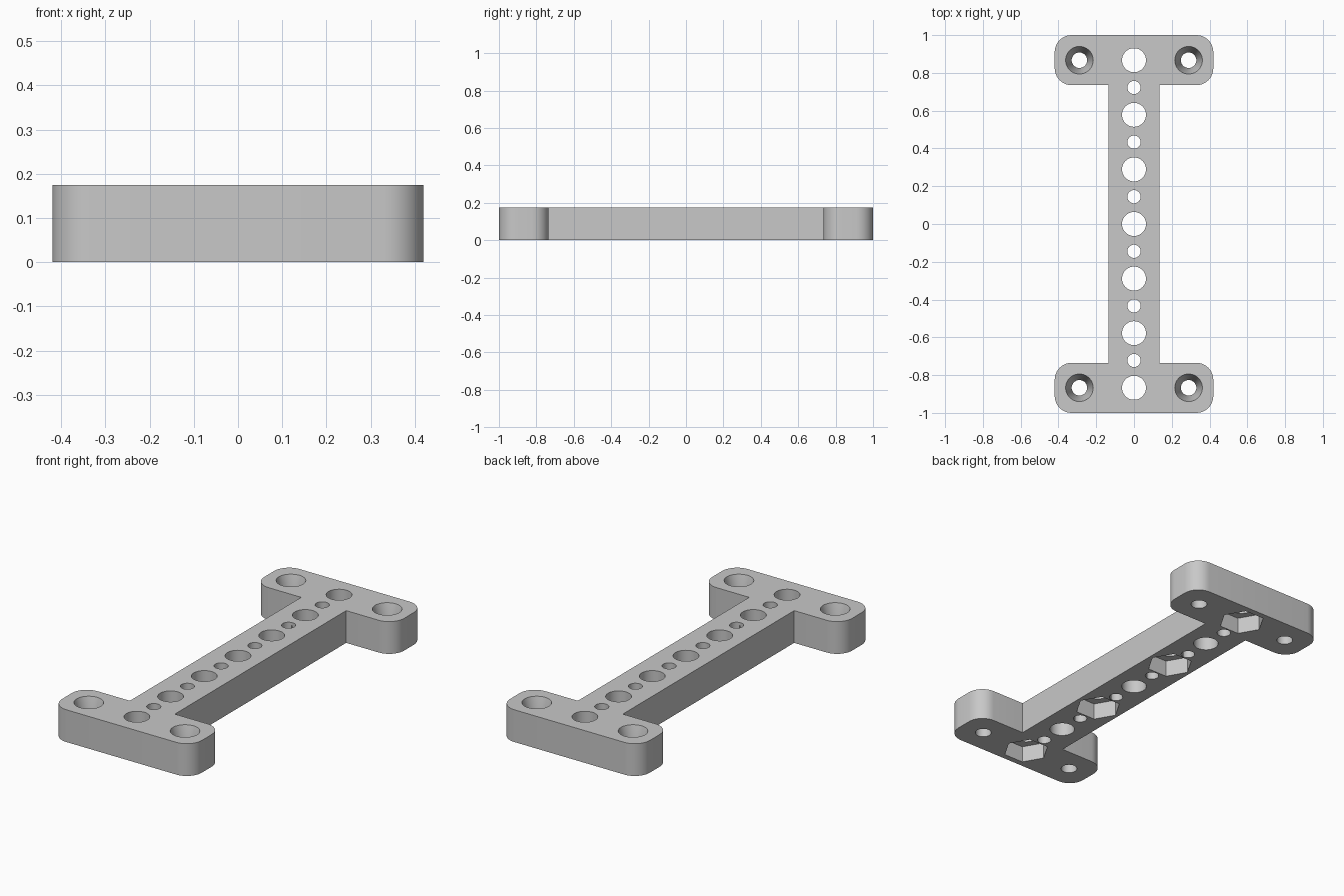
import bpy, bmesh, math

cube = bpy.data.objects.get("Cube")
if cube:
    bpy.data.objects.remove(cube, do_unlink=True)

HEIGHT = 0.175
PITCH = 0.289
HALF_X, BAR_X, FLANGE_Y, CORNER = 0.42, 0.135, 0.735, 0.09

grey = bpy.data.materials.new("plain grey")
grey.use_nodes = True
grey.diffuse_color = (0.58, 0.58, 0.58, 1)
grey.node_tree.nodes["Principled BSDF"].inputs["Base Color"].default_value = (0.58, 0.58, 0.58, 1)


def make_object(name, bm):
    bmesh.ops.recalc_face_normals(bm, faces=bm.faces)
    mesh = bpy.data.meshes.new(name)
    bm.to_mesh(mesh)
    bm.free()
    mesh.materials.append(grey)
    obj = bpy.data.objects.new(name, mesh)
    bpy.context.collection.objects.link(obj)
    return obj


def add_lathe(bm, x, y, profile, sides):
    """Closed solid of stacked rings; profile lists (radius, z)."""
    rings = []
    for r, z in profile:
        angles = [2 * math.pi * i / sides for i in range(sides)]
        rings.append([bm.verts.new((x + r * math.cos(a), y + r * math.sin(a), z)) for a in angles])
    for low, high in zip(rings, rings[1:]):
        for i in range(sides):
            j = (i + 1) % sides
            bm.faces.new((low[i], low[j], high[j], high[i]))
    bm.faces.new(rings[0][::-1])
    bm.faces.new(rings[-1])


def cutter(name, places, profile, sides):
    bm = bmesh.new()
    for x, y in places:
        add_lathe(bm, x, y, profile, sides)
    obj = make_object(name, bm)
    obj.hide_render = True
    return obj


def rounded(cx, cy, start, steps=10):
    return [(cx + CORNER * math.cos(start + math.pi / 2 * i / steps),
             cy + CORNER * math.sin(start + math.pi / 2 * i / steps)) for i in range(steps + 1)]


# Outline of the plate: one quarter, mirrored to the other three
quarter = [(BAR_X, FLANGE_Y)]
quarter += rounded(HALF_X - CORNER, FLANGE_Y + CORNER, -math.pi / 2)
quarter += rounded(HALF_X - CORNER, 1 - CORNER, 0)
right_half = [(x, -y) for x, y in reversed(quarter)] + quarter
outline = right_half + [(-x, y) for x, y in reversed(right_half)]

bm = bmesh.new()
base = bm.faces.new([bm.verts.new((x, y, 0)) for x, y in outline])
top = bmesh.ops.extrude_face_region(bm, geom=[base])
bmesh.ops.translate(bm, vec=(0, 0, HEIGHT),
                    verts=[v for v in top["geom"] if isinstance(v, bmesh.types.BMVert)])
plate = make_object("mounting_plate", bm)

# Hole positions
large = [(0, PITCH * i) for i in range(-3, 4)]
small = [(0, PITCH * (i + 0.5)) for i in range(-3, 3)]
corners = [(sx * PITCH, sy * 3 * PITCH) for sx in (-1, 1) for sy in (-1, 1)]

# Through holes, countersunk screw holes and hexagonal nut pockets underneath
below, above = -0.05, HEIGHT + 0.05
cone_depth, r_in, r_out = 0.12, 0.041, 0.073
r_above = r_out + (r_out - r_in) * 0.05 / cone_depth
cutters = [
    cutter("large_hole_cutter", large, [(0.0635, below), (0.0635, above)], 48),
    cutter("small_hole_cutter", small, [(0.035, below), (0.035, above)], 40),
    cutter("screw_hole_cutter", corners,
           [(r_in, below), (r_in, HEIGHT - cone_depth), (r_above, above)], 48),
    cutter("nut_pocket_cutter", large[::2], [(0.117, below), (0.117, 0.09)], 6),
]

bpy.context.view_layer.objects.active = plate
for obj in cutters:
    mod = plate.modifiers.new(obj.name, 'BOOLEAN')
    mod.operation = 'DIFFERENCE'
    mod.solver = 'EXACT'
    mod.object = obj
    bpy.ops.object.modifier_apply(modifier=mod.name)
for obj in cutters:
    bpy.data.objects.remove(obj, do_unlink=True)

# Smooth the round walls, keep the edges crisp
bpy.ops.object.select_all(action='DESELECT')
plate.select_set(True)
bpy.ops.object.shade_smooth_by_angle(angle=math.radians(30))
